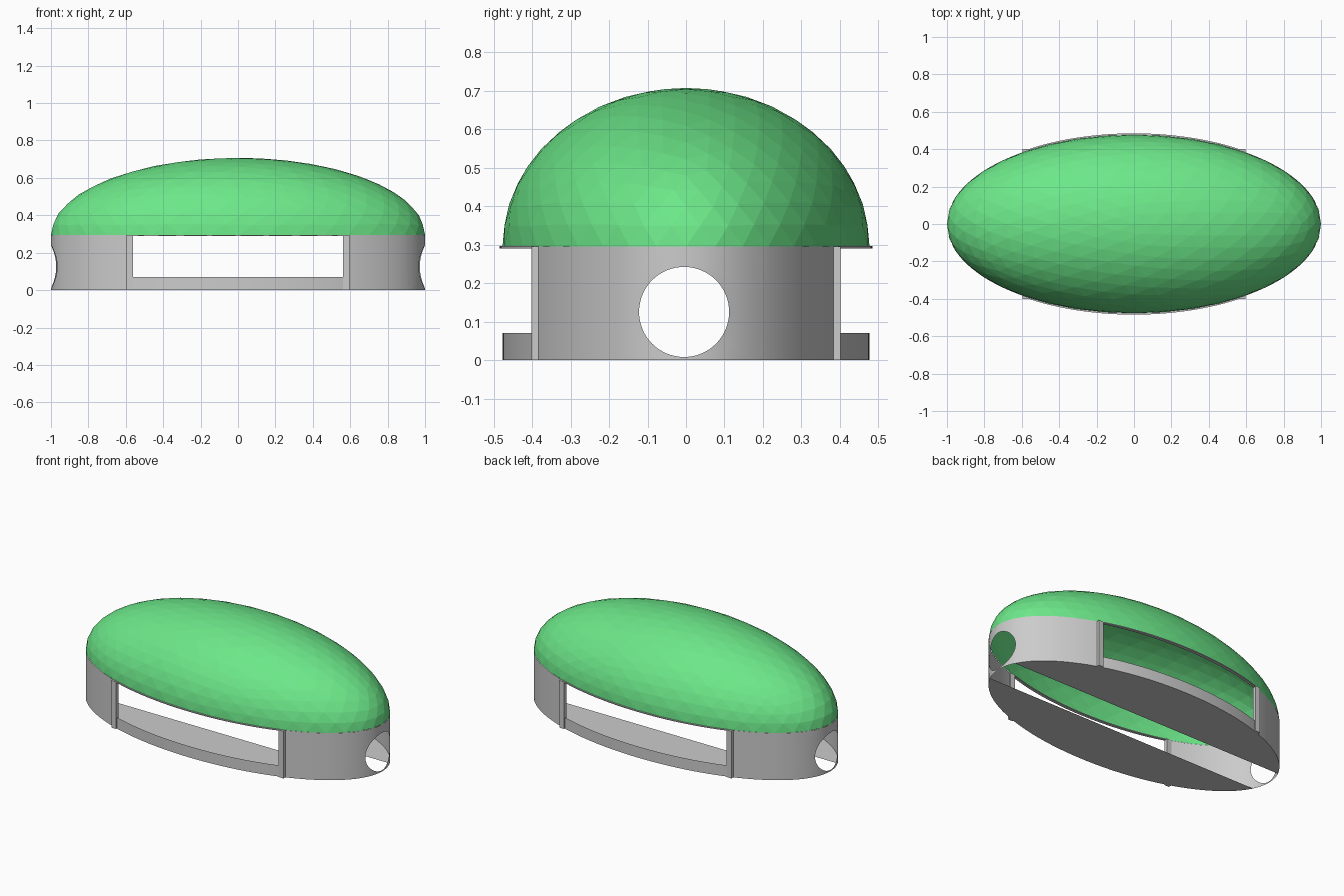
import bpy, bmesh, math

if "Cube" in bpy.data.objects:
    bpy.data.objects.remove(bpy.data.objects["Cube"])

A, B = 1.0, 0.477            # plan ellipse half axes
WALL, SILL = 0.295, 0.07     # wall and sill heights
WIN = 0.58                   # half width of the side openings
HY, HZ, HR = -0.005, 0.125, 0.117   # round end openings
PATCH = 0.2                  # half width of the pierced end panel
SLOT = 0.11                  # half width of the floor slot


def make(name, bm, smooth=False, color=None):
    bmesh.ops.remove_doubles(bm, verts=bm.verts, dist=1e-5)
    bmesh.ops.recalc_face_normals(bm, faces=bm.faces)
    me = bpy.data.meshes.new(name)
    for f in bm.faces:
        f.smooth = smooth
    bm.to_mesh(me)
    bm.free()
    ob = bpy.data.objects.new(name, me)
    bpy.context.collection.objects.link(ob)
    if color:
        mat = bpy.data.materials.new(name + "_paint")
        mat.diffuse_color = color
        mat.use_nodes = True
        mat.node_tree.nodes["Principled BSDF"].inputs["Base Color"].default_value = mat.diffuse_color
        me.materials.append(mat)
    return ob


def grid(bm, rows, closed=False):
    vs = [[bm.verts.new(p) for p in r] for r in rows]
    n = len(vs[0])
    for a, b in zip(vs, vs[1:]):
        for i in range(n if closed else n - 1):
            j = (i + 1) % n
            bm.faces.new((a[i], a[j], b[j], b[i]))


def arc(t0, t1, n):
    return [t0 + (t1 - t0) * i / n for i in range(n + 1)]


def rim(t, z, k=1.0):
    return (A * k * math.cos(t), B * k * math.sin(t), z)


# Faceted dome: upper half of an icosphere, stretched
bm = bmesh.new()
bmesh.ops.create_icosphere(bm, subdivisions=4, radius=1)
low = [v for v in bm.verts if v.co.z < -0.01]
bmesh.ops.delete(bm, geom=low, context='VERTS')
for v in bm.verts:
    v.co = (v.co.x * A, v.co.y * B, WALL + max(v.co.z, 0) * 0.412)
make("dome", bm, color=(0.15, 0.8, 0.25, 1))

# End walls: pierced panel plus curved returns up to the openings
t_panel, t_win = math.asin(PATCH / B), math.acos(WIN / A)
corners = [math.atan2(z - HZ, y - HY) % math.tau
           for y in (-PATCH, PATCH) for z in (0, WALL)]
angles = sorted([math.tau * i / 64 for i in range(64)] + corners)
for sx, label in ((1, "right"), (-1, "left")):
    bm = bmesh.new()
    rows = []
    for k in arc(0, 1, 5):
        row = []
        for a in angles:
            c, s = math.cos(a), math.sin(a)
            reach = min(((PATCH if c > 0 else -PATCH) - HY) / c if abs(c) > 1e-9 else 9,
                        ((WALL if s > 0 else 0) - HZ) / s if abs(s) > 1e-9 else 9)
            r = HR + (reach - HR) * k
            y, z = HY + r * c, HZ + r * s
            row.append((sx * A * math.sqrt(1 - (y / B) ** 2), y, z))
        rows.append(row)
    grid(bm, rows, closed=True)
    for sy in (1, -1):
        pts = [rim(t, 0) for t in arc(t_panel, t_win, 14)]
        grid(bm, [[(sx * x, sy * y, z) for x, y, _ in pts] for z in (0, WALL)])
    make("end_wall_" + label, bm, smooth=True)

# Each long side: sill, lintel strip and two posts; plus half the floor
t_slot = math.asin(SLOT / B)
for sy, label in ((-1, "front"), (1, "back")):
    span = arc(t_win, math.pi - t_win, 32)
    bm = bmesh.new()
    grid(bm, [[(x, sy * y, z) for x, y, _ in (rim(t, 0) for t in span)] for z in (0, SILL)])
    make("sill_" + label, bm, smooth=True)

    bm = bmesh.new()
    section = [(0.975, 0.290), (1.016, 0.290), (1.016, 0.296), (0.975, 0.296), (0.975, 0.290)]
    grid(bm, [[(x, sy * y * k, z) for x, y, _ in (rim(t, 0) for t in span)]
              for k, z in section])
    make("lintel_" + label, bm)

    for sx, side in ((1, "right"), (-1, "left")):
        bm = bmesh.new()
        bmesh.ops.create_cube(bm, size=1)
        for v in bm.verts:
            v.co = (sx * 0.579 + v.co.x * 0.034,
                    sy * 0.391 + v.co.y * 0.022, (v.co.z + 0.5) * WALL)
        make("post_%s_%s" % (label, side), bm)

    bm = bmesh.new()
    bm.faces.new([bm.verts.new((x, sy * y, z)) for x, y, z in
                  (rim(t, 0) for t in arc(t_slot, math.pi - t_slot, 64))])
    make("floor_" + label, bm)
